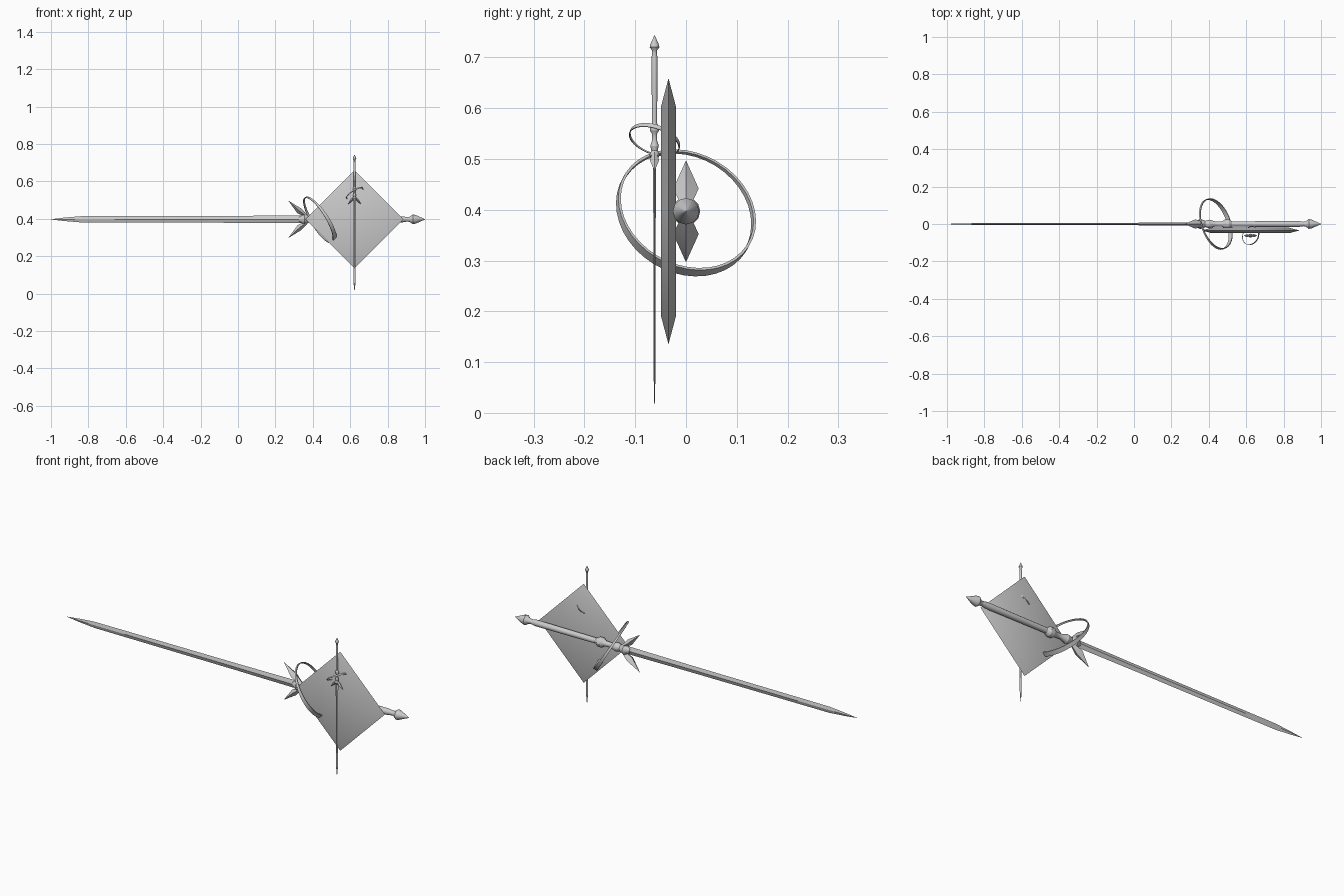
import bpy, bmesh, math
from mathutils import Vector, Matrix

if "Cube" in bpy.data.objects:
    bpy.data.objects.remove(bpy.data.objects["Cube"])

AX = 0.397  # height of the large sword's axis


def make(name, bm, angle=30):
    bmesh.ops.remove_doubles(bm, verts=bm.verts, dist=1e-6)
    bmesh.ops.recalc_face_normals(bm, faces=bm.faces)
    me = bpy.data.meshes.new(name)
    bm.to_mesh(me)
    bm.free()
    ob = bpy.data.objects.new(name, me)
    bpy.context.collection.objects.link(ob)
    bpy.ops.object.select_all(action='DESELECT')
    ob.select_set(True)
    bpy.context.view_layer.objects.active = ob
    bpy.ops.object.shade_smooth_by_angle(angle=math.radians(angle))
    return ob


def loft(bm, rings, closed=False):
    """Skin rings of points; cap the ends unless closed into a loop."""
    rows = [[bm.verts.new(p) for p in r] for r in rings]
    n = len(rows[0])
    for i in range(len(rows) if closed else len(rows) - 1):
        a, b = rows[i], rows[(i + 1) % len(rows)]
        for j in range(n):
            bm.faces.new((a[j], a[(j + 1) % n], b[(j + 1) % n], b[j]))
    if not closed:
        bm.faces.new(rows[0])
        bm.faces.new(rows[-1])


def section(c, a, b, ra, rb, n):
    return [c + a * ra * math.cos(2 * math.pi * k / n) + b * rb * math.sin(2 * math.pi * k / n)
            for k in range(n)]


X, Y, Z = Vector((1, 0, 0)), Vector((0, 1, 0)), Vector((0, 0, 1))


def build_sword(prefix, M):
    parts = []

    # blade: diamond section (x, half width, half thickness)
    bm = bmesh.new()
    prof = [(-1, .0006, .0006), (-.93, .009, .003), (-.84, .0165, .0045),
            (0, .0185, .0065), (.34, .021, .009)]
    loft(bm, [section(X * x, Z, Y, w, t, 4) for x, w, t in prof])
    parts.append(make(prefix + "_blade", bm))

    # hilt: socket, collar, grip and pointed pommel turned around the axis
    bm = bmesh.new()
    prof = [(.325, .012), (.355, .028), (.38, .017), (.405, .023), (.435, .013),
            (.47, .014), (.488, .025), (.508, .025), (.525, .014), (.70, .015),
            (.88, .016), (.905, .012), (.918, .014), (.935, .026), (.95, .023), (1.0, .0008)]
    loft(bm, [section(X * x, Y, Z, r, r, 12) for x, r in prof])
    parts.append(make(prefix + "_hilt", bm))

    # two swept guard spikes
    for s, side in ((1, "upper"), (-1, "lower")):
        bm = bmesh.new()
        tip, mid, base = (Vector((.27, 0, .099 * s)), Vector((.328, 0, .045 * s)),
                          Vector((.378, 0, .008 * s)))
        d = (base - tip).normalized()
        side_dir = d.cross(Y)
        loft(bm, [section(p, Y, side_dir, r, r * .65, 4)
                  for p, r in ((tip, .0006), (mid, .025), (base, .008))])
        parts.append(make(prefix + "_guard_spike_" + side, bm))

    # tilted hand ring, band wider at its lower end
    bm = bmesh.new()
    c = Vector((.435, 0, -.001))
    u = Vector((.54, 0, -.84)).normalized()
    w = Vector((.84, 0, .54)).normalized()
    v = (-Y * math.cos(.29) + w * math.sin(.29)).normalized()
    nrm = u.cross(v)
    rings = []
    for k in range(40):
        t = 2 * math.pi * k / 40
        rad = u * math.cos(t) + v * math.sin(t)
        hw = .008 + .004 * math.cos(t)
        rings.append([c + rad * (.139 + a * .0025) + nrm * b * hw
                      for a, b in ((-1, -1), (1, -1), (1, 1), (-1, 1))])
    loft(bm, rings, closed=True)
    parts.append(make(prefix + "_hand_ring", bm))

    for ob in parts:
        ob.data.transform(M)


# large sword lying along x, and a small copy standing in front of the plate
build_sword("large_sword", Matrix.Translation((0, 0, AX)))
S = .3665
build_sword("small_sword", Matrix.Translation((.623, -.062, .011 + S))
            @ Matrix.Rotation(-math.pi / 2, 4, 'Y') @ Matrix.Scale(S, 4))

# diamond plate with a bevelled edge
bm = bmesh.new()
pc = Vector((.623, -.0345, AX))
loft(bm, [section(pc + Y * y, X, Z, r, r, 4)
          for y, r in ((-.0145, .207), (0, .262), (.0145, .207))])
make("diamond_plate", bm, 40)
